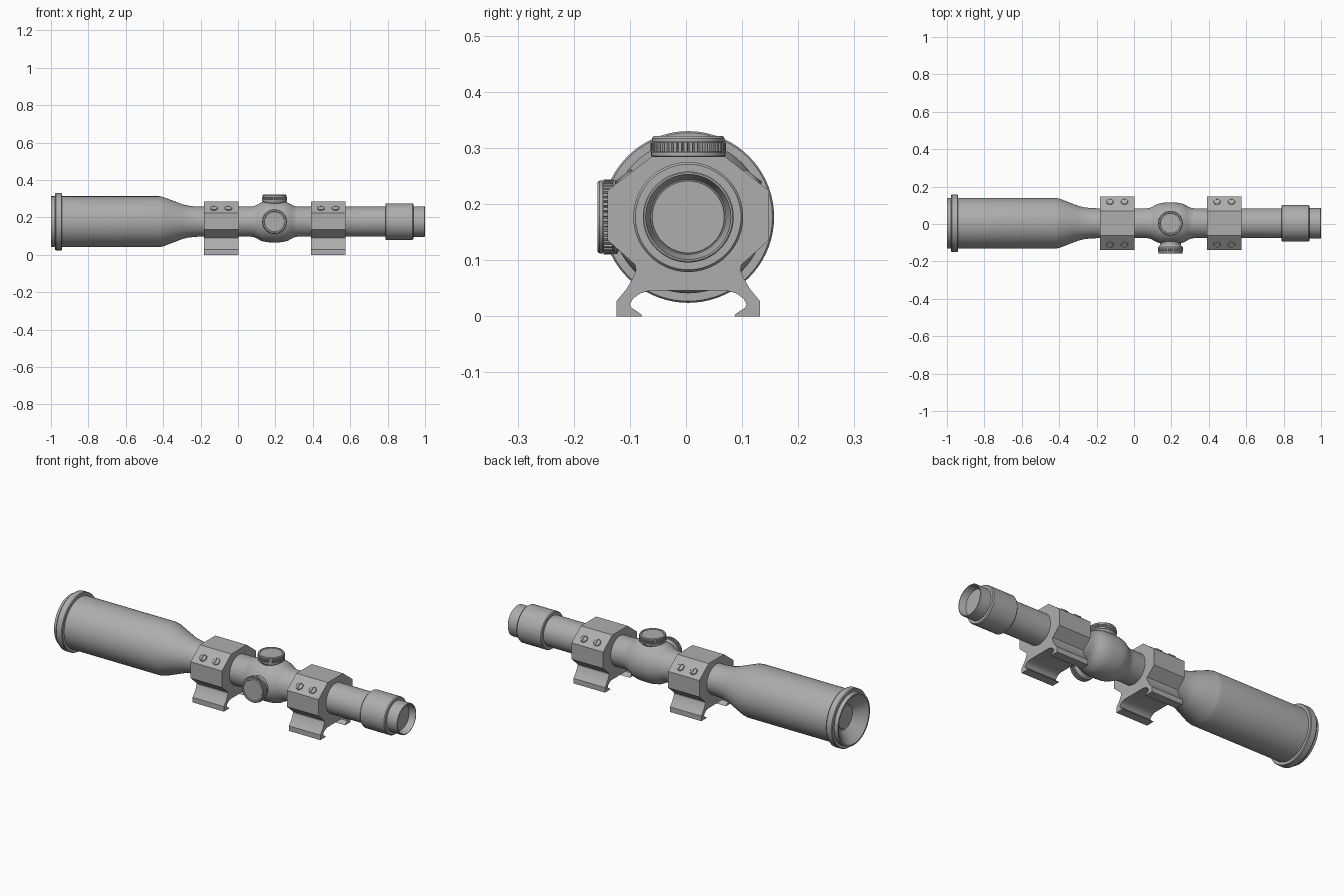
import bpy, bmesh, math
from mathutils import Matrix, Vector

if "Cube" in bpy.data.objects:
    bpy.data.objects.remove(bpy.data.objects["Cube"])

CY, CZ = 0.004, 0.177          # optical axis
TURRET_X = 0.195

metal = bpy.data.materials.new("grey_metal")
metal.diffuse_color = (0.42, 0.42, 0.42, 1)
metal.use_nodes = True
metal.node_tree.nodes["Principled BSDF"].inputs["Base Color"].default_value = metal.diffuse_color


def finish(bm, name, angle=30):
    bmesh.ops.remove_doubles(bm, verts=bm.verts, dist=1e-6)
    bmesh.ops.recalc_face_normals(bm, faces=bm.faces)
    me = bpy.data.meshes.new(name)
    bm.to_mesh(me)
    bm.free()
    me.materials.append(metal)
    me.shade_smooth()
    me.set_sharp_from_angle(angle=math.radians(angle))
    ob = bpy.data.objects.new(name, me)
    bpy.context.collection.objects.link(ob)
    return ob


def lathe(name, profile, matrix, seg=72):
    """Revolve (height, radius) points about local z; zero radius closes an end."""
    bm = bmesh.new()
    rings = []
    for h, r in profile:
        n = 1 if r == 0 else seg
        rings.append([bm.verts.new(matrix @ Vector((
            r * math.cos(2 * math.pi * i / seg), r * math.sin(2 * math.pi * i / seg), h)))
            for i in range(n)])
    for a, b in zip(rings, rings[1:]):
        for i in range(seg):
            j = (i + 1) % seg
            if len(a) == 1:
                bm.faces.new((a[0], b[i], b[j]))
            elif len(b) == 1:
                bm.faces.new((a[i], b[0], a[j]))
            else:
                bm.faces.new((a[i], b[i], b[j], a[j]))
    return finish(bm, name)


def prism(name, outline, h0, h1, matrix):
    """Extrude a closed 2D outline along local z."""
    bm = bmesh.new()
    lo = [bm.verts.new(matrix @ Vector((u, v, h0))) for u, v in outline]
    hi = [bm.verts.new(matrix @ Vector((u, v, h1))) for u, v in outline]
    bm.faces.new(lo)
    bm.faces.new(hi)
    n = len(outline)
    for i in range(n):
        j = (i + 1) % n
        bm.faces.new((lo[i], lo[j], hi[j], hi[i]))
    return finish(bm, name)


# local z -> world x, local x -> world y, local y -> world z
ALONG = Matrix(((0, 0, 1, 0), (1, 0, 0, CY), (0, 1, 0, CZ), (0, 0, 0, 1)))

# Main body: objective bell with recessed lens, taper, tube, saddle bulge, eyepiece
lathe("scope_body", [
    (-0.945, 0), (-0.945, 0.06), (-0.945, 0.066), (-0.998, 0.126), (-1.0, 0.128),
    (-1.0, 0.136), (-0.98, 0.136), (-0.42, 0.136), (-0.40, 0.132), (-0.30, 0.094),
    (-0.27, 0.086), (-0.23, 0.081), (-0.20, 0.08), (0.07, 0.08), (0.09, 0.084),
    (0.105, 0.092), (0.125, 0.103), (0.15, 0.109), (0.175, 0.111), (0.215, 0.111),
    (0.24, 0.109), (0.265, 0.103), (0.285, 0.092), (0.30, 0.084), (0.32, 0.08),
    (0.788, 0.08), (0.788, 0.094), (0.792, 0.098), (0.932, 0.098), (0.937, 0.094),
    (0.937, 0.081), (0.998, 0.081), (1.0, 0.079), (1.0, 0.076), (0.965, 0.067),
    (0.965, 0)], ALONG)

# Raised ring around the objective
lathe("objective_ring", [
    (-0.978, 0.13), (-0.978, 0.150), (-0.974, 0.153), (-0.944, 0.153),
    (-0.940, 0.150), (-0.940, 0.13)], ALONG)

# Lens faces
lathe("front_lens", [(-0.948, 0), (-0.948, 0.058), (-0.943, 0.06)], ALONG)
lathe("rear_lens", [(0.968, 0), (0.968, 0.064), (0.962, 0.066)], ALONG)

# Adjustment turrets: one on top, one on the -y side
UP = Matrix.Translation((TURRET_X, CY, CZ))
SIDE = Matrix.Translation((TURRET_X, CY - 0.018, CZ)) @ Matrix.Rotation(math.radians(90), 4, 'X')
TEETH = 44
for label, m in (("top", UP), ("side", SIDE)):
    lathe(label + "_turret_cap", [
        (0.06, 0.055), (0.096, 0.055), (0.107, 0.062), (0.109, 0.066), (0.116, 0.066),
        (0.116, 0.062), (0.134, 0.062), (0.134, 0.065), (0.140, 0.065), (0.144, 0.062),
        (0.144, 0.055), (0.141, 0.053), (0.141, 0)], m, 64)
    gear = []
    for i in range(TEETH):
        for f, r in ((0.0, 0.062), (0.2, 0.067), (0.75, 0.067), (0.95, 0.062)):
            a = 2 * math.pi * (i + f) / TEETH
            gear.append((r * math.cos(a), r * math.sin(a)))
    prism(label + "_turret_grip", gear, 0.117, 0.133, m)

# Mounts: faceted clamp with two hooked rail feet, mirrored half outline (y, z)
half = [(0.065, 0.285), (0.144, 0.224), (0.144, 0.136), (0.095, 0.092), (0.093, 0.083),
        (0.098, 0.070), (0.109, 0.050), (0.128, 0.027), (0.128, 0.0), (0.082, 0.0),
        (0.084, 0.004), (0.102, 0.016), (0.104, 0.022), (0.098, 0.032), (0.085, 0.041),
        (0.068, 0.046)]
half = [(y, z - CZ) for y, z in half]
outline = half + [(-y, z) for y, z in reversed(half)]

slope = math.atan2(0.061, 0.079)
for label, x0, x1 in (("front", -0.183, 0.003), ("rear", 0.389, 0.576)):
    prism(label + "_mount", outline, x0, x1, ALONG)
    # Slotted screws on the sloped shoulders
    for side in (-1, 1):
        for k, dx in enumerate((-0.039, 0.039)):
            m = (Matrix.Translation(((x0 + x1) / 2 + dx, CY + side * 0.114, 0.2472))
                 @ Matrix.Rotation(-side * slope, 4, 'X'))
            tag = f"{label}_screw_{'left' if side < 0 else 'right'}_{k + 1}"
            lathe(tag + "_rim", [(-0.01, 0.019), (0.003, 0.019), (0.005, 0.017),
                                 (0.005, 0.015), (0.001, 0.015), (0.001, 0)], m, 24)
            # Two half discs leave a slot between them
            for s in (-1, 1):
                a0 = math.asin(0.004 / 0.016)
                arc = [a0 + (math.pi - 2 * a0) * i / 10 for i in range(11)]
                prism(f"{tag}_half_{'a' if s < 0 else 'b'}",
                      [(s * 0.016 * math.sin(a), 0.016 * math.cos(a)) for a in arc],
                      -0.005, 0.005, m)
